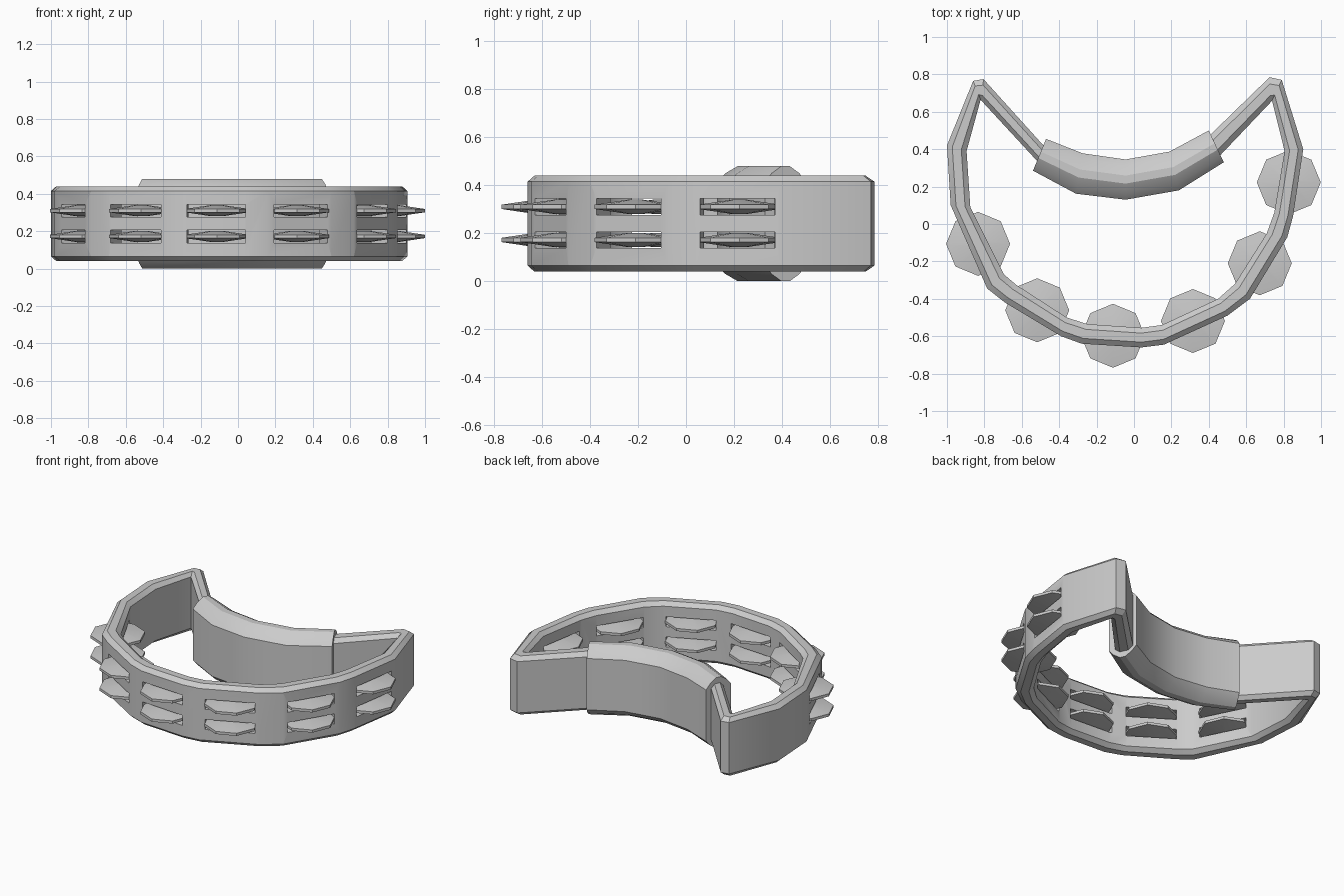
import bpy, bmesh, math
from mathutils import Vector

if "Cube" in bpy.data.objects:
    bpy.data.objects.remove(bpy.data.objects["Cube"])


def make_object(name, bm, smooth=True):
    bmesh.ops.recalc_face_normals(bm, faces=bm.faces)
    me = bpy.data.meshes.new(name)
    bm.to_mesh(me)
    bm.free()
    ob = bpy.data.objects.new(name, me)
    bpy.context.collection.objects.link(ob)
    if smooth:
        smooth_object(ob)
    return ob


def smooth_object(ob):
    bpy.ops.object.select_all(action='DESELECT')
    ob.select_set(True)
    bpy.context.view_layer.objects.active = ob
    bpy.ops.object.shade_smooth_by_angle(angle=math.radians(30))


def sweep(name, outer, inner, section):
    """Loft a section of (fraction from outer to inner, z) along two edge lines."""
    bm = bmesh.new()
    rings = []
    for o, i in zip(outer, inner):
        o, i = Vector(o), Vector(i)
        rings.append([bm.verts.new((*o.lerp(i, t), z)) for t, z in section])
    n = len(section)
    for a, b in zip(rings, rings[1:]):
        for k in range(n):
            bm.faces.new((a[k], a[(k + 1) % n], b[(k + 1) % n], b[k]))
    bm.faces.new(rings[0])
    bm.faces.new(rings[-1])
    return make_object(name, bm)


# Crescent frame with both arms, from the left grip end round to the right one
outer = [(-.43, .36), (-.805, .775), (-.86, .765), (-1.0, .42), (-.98, .10),
         (-.785, -.345), (-.69, -.42), (-.39, -.60), (-.28, -.64), (.04, -.66),
         (.16, -.645), (.50, -.49), (.62, -.40), (.82, -.07), (.85, .04),
         (.905, .40), (.79, .77), (.725, .785), (.37, .44)]
inner = [(-.47, .285), (-.812, .655), (-.82, .665), (-.895, .39), (-.875, .09),
         (-.695, -.27), (-.63, -.325), (-.36, -.50), (-.25, -.535), (.04, -.555),
         (.15, -.54), (.45, -.40), (.54, -.32), (.71, -.05), (.75, .06),
         (.805, .39), (.738, .66), (.73, .65), (.44, .345)]
section = [(0, .065), (0, .415), (.27, .44), (.73, .44),
           (1, .415), (1, .065), (.73, .04), (.27, .04)]
frame = sweep("frame", outer, inner, section)

# Slots cut in two rows through the straight runs of the frame
levels = (.172, .31)
cutters = bmesh.new()
jingle_spots = []
for k in (4, 6, 8, 10, 12, 14):
    a = (Vector(outer[k]) + Vector(inner[k])) / 2
    b = (Vector(outer[k + 1]) + Vector(inner[k + 1])) / 2
    mid, d = (a + b) / 2, (b - a).normalized()
    side = Vector((-d.y, d.x))
    jingle_spots.append(mid)
    for z in levels:
        cube = bmesh.ops.create_cube(cutters, size=1)["verts"]
        for v in cube:
            p = mid + d * v.co.x * .315 + side * v.co.y * .3
            v.co = (p.x, p.y, z + v.co.z * .068)
cutter = make_object("slot_cutter", cutters, False)
cutter.hide_render = True
mod = frame.modifiers.new("slots", 'BOOLEAN')
mod.operation = 'DIFFERENCE'
mod.solver = 'EXACT'
mod.object = cutter
bpy.context.view_layer.objects.active = frame
bpy.ops.object.modifier_apply(modifier=mod.name)
bpy.data.objects.remove(cutter)
smooth_object(frame)

# Eight-sided lens-shaped jingles
profile = [(.03, -.03), (.171, -.009), (.171, .009), (.03, .03)]
for n, spot in enumerate(jingle_spots):
    for row, z in zip(("lower", "upper"), levels):
        bm = bmesh.new()
        rings = [[bm.verts.new((spot.x + r * math.cos(k * math.pi / 4),
                                spot.y + r * math.sin(k * math.pi / 4), z + h))
                  for k in range(8)] for r, h in profile]
        for a, b in zip(rings, rings[1:]):
            for k in range(8):
                j = (k + 1) % 8
                bm.faces.new((a[k], a[j], b[j], b[k]))
        bm.faces.new(rings[0])
        bm.faces.new(rings[-1])
        make_object(f"jingle_{row}_{n + 1}", bm)

# Curved padded grip between the arms
back = [(-.47, .455), (-.275, .378), (-.045, .345), (.19, .387), (.40, .50)]
front = [(-.54, .285), (-.31, .162), (-.045, .13), (.24, .18), (.48, .33)]
grip_section = [(0, .065), (0, .415), (.16, .45), (.40, .48), (.60, .48), (.84, .45),
                (1, .415), (1, .065), (.84, .03), (.60, 0), (.40, 0), (.16, .03)]
sweep("grip", back, front, grip_section)
